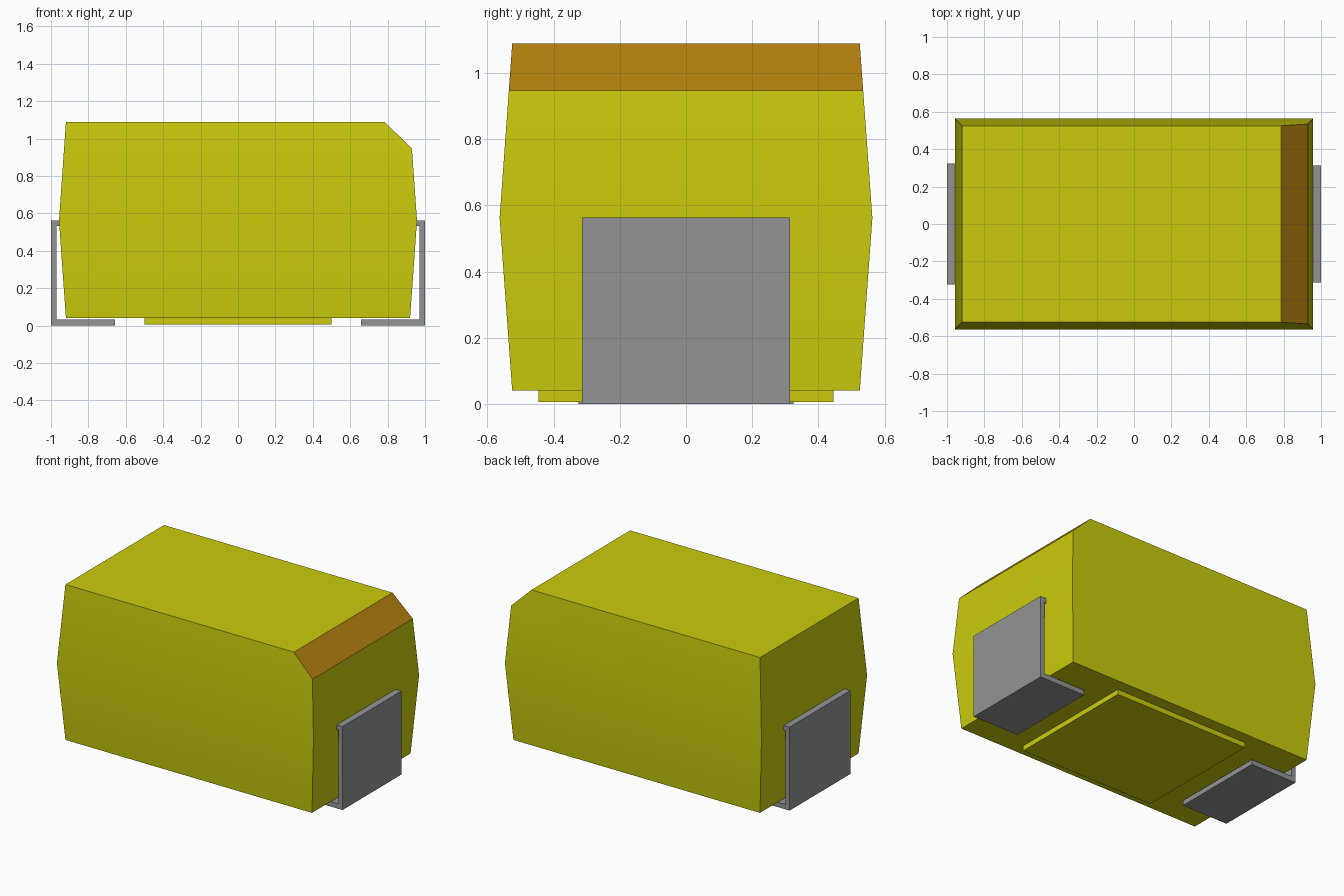
import bpy, bmesh, math

cube = bpy.data.objects.get("Cube")
if cube:
    bpy.data.objects.remove(cube, do_unlink=True)


def material(name, rgb):
    m = bpy.data.materials.new(name)
    m.use_nodes = True
    m.diffuse_color = (*rgb, 1)
    m.node_tree.nodes["Principled BSDF"].inputs["Base Color"].default_value = (*rgb, 1)
    return m


yellow = material("yellow_resin", (0.60, 0.60, 0.004))
brown = material("brown_mark", (0.448, 0.214, 0.004))
grey = material("grey_metal", (0.296, 0.296, 0.296))


def finish(name, bm, mats):
    bmesh.ops.recalc_face_normals(bm, faces=bm.faces)
    mesh = bpy.data.meshes.new(name)
    bm.to_mesh(mesh)
    bm.free()
    for m in mats:
        mesh.materials.append(m)
    ob = bpy.data.objects.new(name, mesh)
    bpy.context.collection.objects.link(ob)
    return ob


def loft(rings):
    """Closed solid through rectangular rings given as (half x, half y, z)."""
    bm = bmesh.new()
    loops = [[bm.verts.new((sx * hx, sy * hy, z))
              for sx, sy in ((-1, -1), (1, -1), (1, 1), (-1, 1))]
             for hx, hy, z in rings]
    bm.faces.new(loops[0])
    bm.faces.new(loops[-1])
    for a, b in zip(loops, loops[1:]):
        for i in range(4):
            j = (i + 1) % 4
            bm.faces.new((a[i], a[j], b[j], b[i]))
    return bm


# Moulded body: widest at the waist, with one top edge cut off as polarity mark
bm = loft([(0.92, 0.525, 0.04), (0.957, 0.563, 0.562), (0.92, 0.525, 1.088)])
cut = bmesh.ops.bisect_plane(bm, geom=bm.verts[:] + bm.edges[:] + bm.faces[:],
                             plane_co=(0.785, 0, 1.088), plane_no=(0.138, 0, 0.142),
                             clear_outer=True)
rim = [e for e in cut["geom_cut"] if isinstance(e, bmesh.types.BMEdge)]
for f in bmesh.ops.holes_fill(bm, edges=rim, sides=0)["faces"]:
    f.material_index = 1
body = finish("body", bm, [yellow, brown])

# Shallow standoff pad under the body
finish("bottom_pad", loft([(0.50, 0.445, 0.006), (0.50, 0.445, 0.042)]), [yellow])


# Bent metal terminals: foot, upright and a short tab into the body waist
def terminal(name, side, half_width):
    profile = [(0.657, 0), (1.0, 0), (1.0, 0.563), (0.945, 0.563),
               (0.945, 0.532), (0.97, 0.532), (0.97, 0.034), (0.657, 0.034)]
    bm = bmesh.new()
    face = bm.faces.new([bm.verts.new((side * x, -half_width, z)) for x, z in profile])
    ext = bmesh.ops.extrude_face_region(bm, geom=[face])
    verts = [v for v in ext["geom"] if isinstance(v, bmesh.types.BMVert)]
    bmesh.ops.translate(bm, verts=verts, vec=(0, 2 * half_width, 0))
    return finish(name, bm, [grey])


terminal("left_terminal", 1, 0.314)
terminal("right_terminal", -1, 0.324)

# Soft shading across the waist, sharp corners elsewhere
bpy.ops.object.select_all(action='DESELECT')
body.select_set(True)
bpy.context.view_layer.objects.active = body
bpy.ops.object.shade_smooth_by_angle(angle=math.radians(30))
